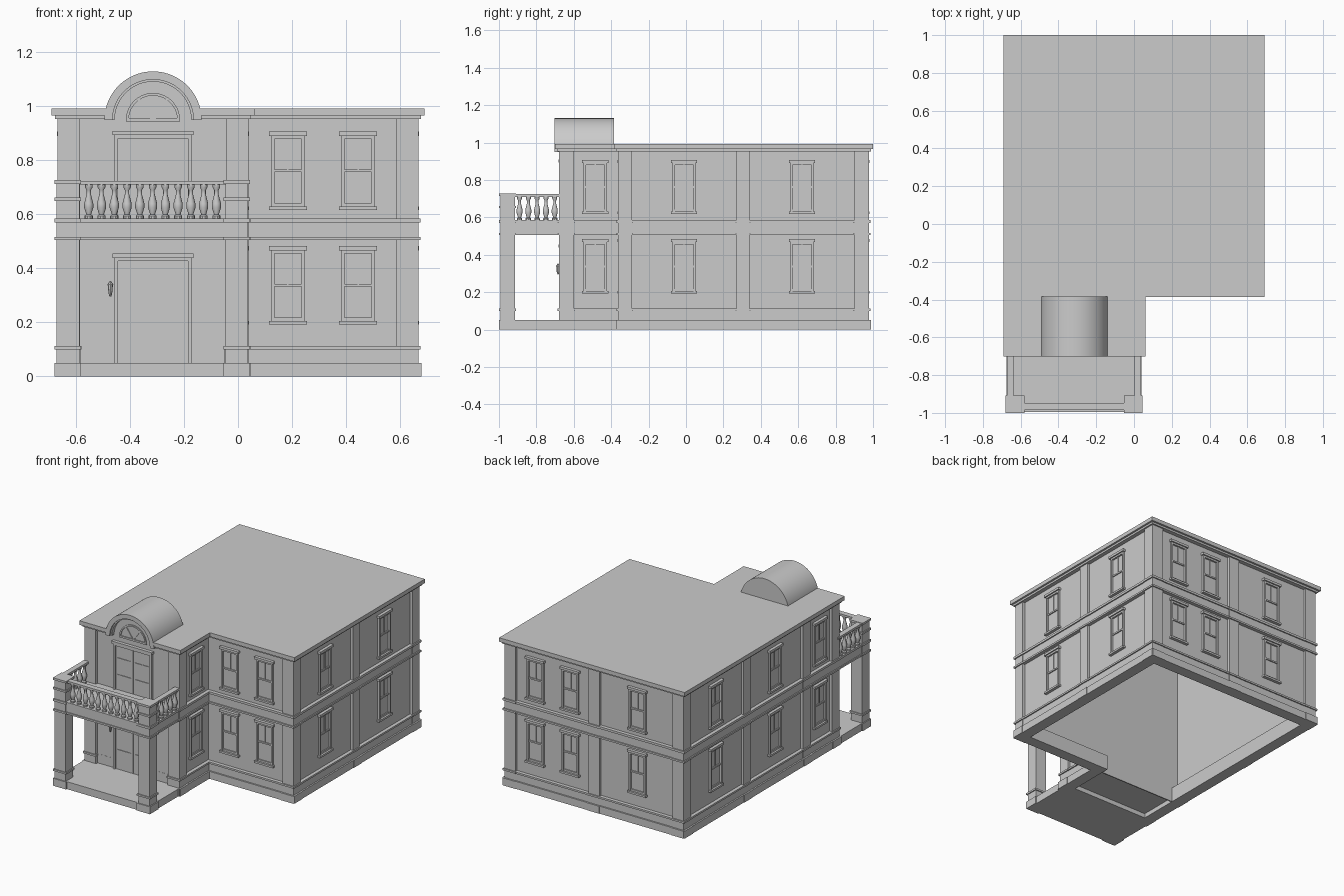
import bpy, bmesh, math
from mathutils import Matrix, Vector

if "Cube" in bpy.data.objects:
    bpy.data.objects.remove(bpy.data.objects["Cube"])

I = Matrix.Identity(4)


def finish(name, bm, smooth=False):
    bmesh.ops.recalc_face_normals(bm, faces=bm.faces)
    me = bpy.data.meshes.new(name)
    bm.to_mesh(me)
    bm.free()
    ob = bpy.data.objects.new(name, me)
    bpy.context.collection.objects.link(ob)
    if smooth:
        bpy.context.view_layer.objects.active = ob
        ob.select_set(True)
        bpy.ops.object.shade_smooth_by_angle(angle=math.radians(35))
        ob.select_set(False)
    return ob


def box(bm, x0, x1, y0, y1, z0, z1, m=I):
    t = Matrix.Translation(((x0 + x1) / 2, (y0 + y1) / 2, (z0 + z1) / 2))
    s = Matrix.Diagonal((x1 - x0, y1 - y0, z1 - z0, 1))
    bmesh.ops.create_cube(bm, size=1, matrix=m @ t @ s)


def outline(d):
    # L-shaped plan, pushed outward by d
    return [(-.65 - d, -.66 - d), (.02 + d, -.66 - d), (.02 + d, -.345 - d),
            (.65 + d, -.345 - d), (.65 + d, .96 + d), (-.65 - d, .96 + d)]


def band(name, d, z0, z1, inner=-.002):
    # ring of constant height following the plan
    bm = bmesh.new()
    v = [[bm.verts.new((x, y, z)) for x, y in outline(o)]
         for o, z in ((d, z0), (d, z1), (inner, z1), (inner, z0))]
    for k in range(4):
        for i in range(6):
            j = (i + 1) % 6
            bm.faces.new((v[k][i], v[k][j], v[(k + 1) % 4][j], v[(k + 1) % 4][i]))
    return finish(name, bm)


def prism(bm, pts, direction):
    f = bm.faces.new([bm.verts.new(p) for p in pts])
    r = bmesh.ops.extrude_face_region(bm, geom=[f])
    bmesh.ops.translate(bm, vec=direction,
                        verts=[g for g in r['geom'] if isinstance(g, bmesh.types.BMVert)])


def cut(cutter, targets):
    cutter.hide_render = True
    cutter.hide_viewport = True
    for ob in targets:
        mod = ob.modifiers.new("cut", 'BOOLEAN')
        mod.operation = 'DIFFERENCE'
        mod.solver = 'EXACT'
        mod.object = cutter


CX, CZ = -.315, .95


def arc(r, y, n=28):
    return [(CX + r * math.cos(math.pi * i / n), y, CZ + r * math.sin(math.pi * i / n))
            for i in range(n + 1)]


def arch_ring(bm, r0, r1, y0, y1):
    prism(bm, arc(r1, y0) + arc(r0, y0)[::-1], Vector((0, y1 - y0, 0)))


# Walls, stepped plinth, frieze, string courses and cornice
band("walls", 0, .04, .966, -.006)
base = [band("plinth_foot", .026, 0, .05, -.05), band("plinth", .016, .05, .10, -.05),
        band("plinth_molding", .024, .10, .112)]
band("lower_string_course", .024, .505, .517)
band("frieze", .016, .517, .57)
band("upper_string_course", .024, .57, .585)
cornice = band("cornice", .028, .953, .966)

# The entrance bay has no plinth behind the porch
bm = bmesh.new()
box(bm, -.583, -.05, -.75, -.661, -.1, .2)
cut(finish("doorway_cutter", bm), base)

# Wing floor and the wall dividing wing from the hollow main block
bm = bmesh.new()
box(bm, -.65, .02, -.35, -.343, .0, .966)
box(bm, -.65, .02, -.66, -.345, .03, .05)
finish("wing_divider", bm)

# Roof slab
bm = bmesh.new()
prism(bm, [(x, y, .966) for x, y in outline(.041)], Vector((0, 0, .027)))
roof = finish("roof", bm)

# Barrel dormer with recessed arched front
bm = bmesh.new()
prism(bm, arc(.18, -.702, 40), Vector((0, .317, 0)))
dormer = finish("barrel_dormer", bm, True)
bm = bmesh.new()
prism(bm, [(CX + .15, -.75, .90)] + arc(.15, -.75) + [(CX - .15, -.75, .90)], Vector((0, .085, 0)))
cut(finish("arch_cutter", bm), (roof, cornice, dormer))

# Fan window inside the arch
bm = bmesh.new()
arch_ring(bm, .142, .15, -.69, -.66)
arch_ring(bm, .09, .10, -.672, -.66)
box(bm, CX - .10, CX + .10, -.672, -.66, .945, .957)
for ang in (-35, 35):
    m = Matrix.Translation((CX, 0, CZ)) @ Matrix.Rotation(math.radians(ang), 4, 'Y')
    box(bm, -.004, .004, -.67, -.66, 0, .093, m)
finish("fan_window", bm)


def wall(angle, pos):
    # local x runs along the wall, local -y points outward
    return Matrix.Translation(pos) @ Matrix.Rotation(math.radians(angle), 4, 'Z')


front, wing = wall(0, (0, -.345, 0)), wall(0, (0, -.66, 0))
right, wing_r = wall(90, (.65, 0, 0)), wall(90, (.02, 0, 0))
back, left = wall(180, (0, .96, 0)), wall(-90, (-.65, 0, 0))

# Pilasters: wall, ranges along its local x
strips = [(front, [(.585, .668)]), (wing, [(-.668, -.585), (-.045, .038)]),
          (right, [(-.363, -.29), (.27, .34), (.90, .978)]), (wing_r, [(-.678, -.60)]),
          (back, [(-.668, -.585), (-.04, .04), (.585, .668)]),
          (left, [(-.978, -.90), (-.34, -.27), (.29, .37), (.60, .678)])]
bm = bmesh.new()
for m, spans in strips:
    for u0, u1 in spans:
        box(bm, u0, u1, -.018, 0, .04, .955, m)
        for z0, z1, d in ((0, .05, .029), (.10, .112, .026), (.505, .517, .026), (.57, .585, .026)):
            box(bm, u0 - .006, u1 + .006, -d, 0, z0, z1, m)
finish("pilasters", bm)


# Windows
def window(bm, m, u, z0, z1):
    w, t = .062, .012
    zm = (z0 + z1) / 2
    for s in (-1, 1):
        c = u + s * (w - t / 2)
        box(bm, c - t / 2, c + t / 2, -.012, .004, z0, z1, m)
    box(bm, u - .07, u + .07, -.020, .006, z1 - .016, z1, m)
    box(bm, u - w, u + w, -.012, .004, z1 - .028, z1 - .016, m)
    box(bm, u - .07, u + .07, -.020, .006, z0, z0 + .013, m)
    box(bm, u - w, u + w, -.007, .006, zm - .005, zm + .005, m)
    box(bm, u - .003, u + .003, -.005, .004, zm, z1 - .02, m)
    box(bm, u - w, u + w, -.007, .004, z0 + .013, z0 + .025, m)


groups = [("front", front, (.185, .445)), ("right", right, (-.01, .62)),
          ("wing_right", wing_r, (-.485,)), ("back", back, (-.445, -.185, .315)),
          ("left", left, (-.62, .01, .485))]
for name, m, us in groups:
    bm = bmesh.new()
    for u in us:
        window(bm, m, u, .193, .483)
        window(bm, m, u, .617, .907)
    finish(name + "_windows", bm)

# Double doors on both storeys
for name, z0, z1 in (("entrance_door", .05, .455), ("balcony_door", .58, .91)):
    bm = bmesh.new()
    for s in (-1, 1):
        c = CX + s * .136
        box(bm, c - .007, c + .007, -.016, 0, z0, z1, wing)
        c = CX + s * .065
        box(bm, c - .063, c + .063, -.005, 0, z0, z1, wing)
        for f0, f1 in ((.05, .33), (.37, .67), (.71, .92)):
            box(bm, c - .05, c + .05, -.009, 0,
                z0 + f0 * (z1 - z0), z0 + f1 * (z1 - z0), wing)
    box(bm, CX - .15, CX + .15, -.022, 0, z1 - .016, z1, wing)
    box(bm, CX - .143, CX + .143, -.016, 0, z1 - .028, z1 - .016, wing)
    finish(name, bm)

# Wall lantern beside the entrance
bm = bmesh.new()
for z, h, r0, r1 in ((.303, .016, .003, .008), (.326, .03, .007, .010), (.347, .012, .011, .002)):
    bmesh.ops.create_cone(bm, cap_ends=True, segments=8, radius1=r0, radius2=r1, depth=h,
                          matrix=Matrix.Translation((-.473, -.684, z)))
box(bm, -.477, -.469, -.69, -.66, .322, .330)
finish("lantern", bm)

# Porch floor and the entablature carrying the balcony
bm = bmesh.new()
box(bm, -.672, .037, -.992, -.66, 0, .05)
finish("porch_floor", bm)
bm = bmesh.new()
box(bm, -.668, .033, -.988, -.66, .512, .578)
for z0, z1 in ((.505, .517), (.57, .585)):
    box(bm, -.674, .039, -.994, -.66, z0, z1)
finish("porch_entablature", bm)

# Porch posts, rising to balcony pedestals, with collars
for name, x0, x1 in (("left", -.672, -.588), ("right", -.047, .037)):
    bm = bmesh.new()
    box(bm, x0, x1, -.993, -.915, 0, .72)
    for z0, z1 in ((0, .05), (.10, .112), (.505, .517), (.57, .585), (.65, .662), (.713, .727)):
        box(bm, x0 - .007, x1 + .007, -1, -.908, z0, z1)
    finish(name + "_porch_post", bm)

# Balcony handrail
bm = bmesh.new()
box(bm, -.60, -.04, -.985, -.948, .71, .724)
for x in (-.655, .02):
    box(bm, x - .018, x + .018, -.92, -.66, .71, .724)
finish("handrail", bm)

# Balusters: one turned profile, reused
profile = [(.015, .585), (.015, .595), (.009, .60), (.017, .625), (.017, .64),
           (.008, .675), (.008, .69), (.014, .70), (.014, .71)]
bm = bmesh.new()
vs = [bm.verts.new((r, 0, z)) for r, z in profile]
es = [bm.edges.new(p) for p in zip(vs, vs[1:])]
bmesh.ops.spin(bm, geom=vs + es, cent=(0, 0, 0), axis=(0, 0, 1), angle=math.tau, steps=10)
bmesh.ops.remove_doubles(bm, verts=bm.verts, dist=1e-4)
spots = [(-.553 + .0473 * i, -.967) for i in range(11)]
spots += [(x, -.89 + .047 * i) for x in (-.655, .02) for i in range(5)]
first = finish("baluster", bm, True)
first.location = (*spots[0], 0)
for p in spots[1:]:
    ob = first.copy()
    ob.location = (*p, 0)
    bpy.context.collection.objects.link(ob)
